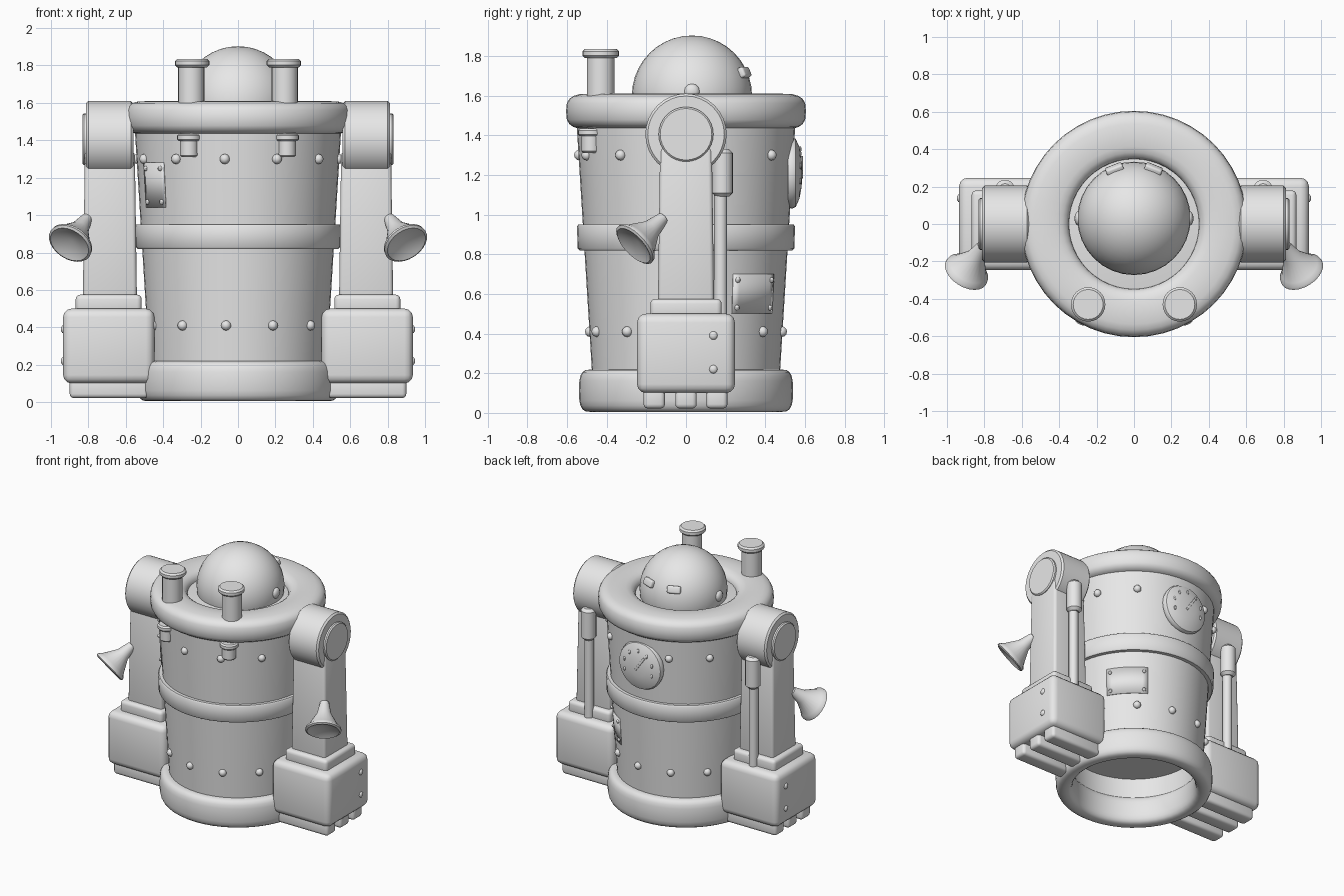
import bpy, bmesh, math
from mathutils import Vector, Matrix

cube = bpy.data.objects.get("Cube")
if cube:
    bpy.data.objects.remove(cube, do_unlink=True)

grey = bpy.data.materials.new("plain_grey")
grey.use_nodes = True
GREY = (0.8, 0.8, 0.8, 1)
grey.diffuse_color = GREY
grey.node_tree.nodes["Principled BSDF"].inputs["Base Color"].default_value = GREY


def finish(name, bm, matrix=None, angle=40):
    bmesh.ops.recalc_face_normals(bm, faces=bm.faces)
    if matrix:
        bm.transform(matrix)
    mesh = bpy.data.meshes.new(name)
    bm.to_mesh(mesh)
    bm.free()
    mesh.materials.append(grey)
    ob = bpy.data.objects.new(name, mesh)
    bpy.context.collection.objects.link(ob)
    bpy.ops.object.select_all(action='DESELECT')
    ob.select_set(True)
    bpy.context.view_layer.objects.active = ob
    bpy.ops.object.shade_smooth_by_angle(angle=math.radians(angle))
    return ob


def place(loc, axis=(0, 0, 1)):
    turn = Vector(axis).to_track_quat('Z', 'Y').to_matrix().to_4x4()
    return Matrix.Translation(loc) @ turn


def lathe(name, profile, loc=(0, 0, 0), axis=(0, 0, 1), n=32, closed=False):
    """Spin (radius, height) points round an axis."""
    bm = bmesh.new()
    vs = [bm.verts.new((r, 0, z)) for r, z in profile]
    pairs = list(zip(vs, vs[1:] + vs[:1])) if closed else list(zip(vs, vs[1:]))
    edges = [bm.edges.new(p) for p in pairs]
    bmesh.ops.spin(bm, geom=vs + edges, axis=(0, 0, 1), cent=(0, 0, 0),
                   angle=2 * math.pi, steps=n, use_duplicate=False)
    bmesh.ops.remove_doubles(bm, verts=bm.verts, dist=0.0005)
    return finish(name, bm, place(loc, axis))


def box(name, lo, hi, bevel=0.03, taper=1.0, matrix=None):
    """Rounded box; taper narrows its top."""
    lo, hi = Vector(lo), Vector(hi)
    size, mid = hi - lo, (lo + hi) / 2
    bm = bmesh.new()
    bmesh.ops.create_cube(bm, size=1)
    for v in bm.verts:
        k = taper if v.co.z > 0 else 1
        v.co = Vector((v.co.x * size.x * k, v.co.y * size.y * k, v.co.z * size.z)) + mid
    bmesh.ops.bevel(bm, geom=bm.edges[:], offset=bevel, segments=3, profile=0.5,
                    affect='EDGES', clamp_overlap=True)
    return finish(name, bm, matrix)


def ball(name, loc, radius, scale=(1, 1, 1), n=12):
    bm = bmesh.new()
    bmesh.ops.create_uvsphere(bm, u_segments=n, v_segments=max(6, n // 2), radius=radius)
    return finish(name, bm, Matrix.Translation(loc) @ Matrix.Diagonal((*scale, 1)))


def hoop(r, z, half_r, half_z, power=0.65, n=20):
    """Squarish rounded cross-section for the thick rings."""
    out = []
    for i in range(n):
        c, s = math.cos(math.tau * i / n), math.sin(math.tau * i / n)
        out.append((r + half_r * math.copysign(abs(c) ** power, c),
                    z + half_z * math.copysign(abs(s) ** power, s)))
    return out


def wall(z):
    return 0.475 + (z - 0.22) * 0.062


def on_wall(deg, z, lift=0.0):
    a = math.radians(deg)
    r = wall(z) + lift
    return Vector((r * math.sin(a), -r * math.cos(a), z))


def drum(r, h0, h1, b=0.01):
    return [(0, h0), (r - b, h0), (r, h0 + b), (r, h1 - b), (r - b, h1), (0, h1)]


# Barrel body with its rings
lathe("barrel", [(0, 0.36), (wall(0.3) - 0.03, 0.36), (wall(0.1) - 0.03, 0.1),
                 (wall(0.1), 0.1), (wall(1.5), 1.5), (0.36, 1.55), (0, 1.55)], n=48)
lathe("base_ring", hoop(0.48, 0.112, 0.06, 0.107), closed=True, n=48)
lathe("top_rim", hoop(0.475, 1.52, 0.13, 0.09), closed=True, n=48)
lathe("middle_band", [(0.5, 0.82), (0.538, 0.82), (0.546, 0.83), (0.55, 0.94),
                      (0.543, 0.95), (0.5, 0.95)], n=48)

# Rows of rivets
for z in (0.41, 1.30):
    for i in range(12):
        ball("wall_rivet", on_wall(22.5 + 30 * i, z), 0.027)


# Curved access plates with corner rivets
def plate(name, a0, a1, z0, z1, n=8):
    bm = bmesh.new()
    rows = [[bm.verts.new(on_wall(a0 + (a1 - a0) * i / n, z, 0.004)) for i in range(n + 1)]
            for z in (z0, z1)]
    for i in range(n):
        bm.faces.new((rows[0][i], rows[0][i + 1], rows[1][i + 1], rows[1][i]))
    ob = finish(name, bm)
    ob.modifiers.new("thickness", 'SOLIDIFY').thickness = 0.006
    for a in (a0 + 3, a1 - 3):
        for z in (z0 + 0.03, z1 - 0.03):
            ball("plate_rivet", on_wall(a, z, 0.004), 0.014, n=8)


plate("front_plate", -68, -47, 1.04, 1.28)
plate("rear_plate", 118, 151, 0.50, 0.70)

# Dome head with ear bumps and rear lenses
head = Vector((0, 0.03, 1.6))
arc = [(0.303 * math.cos(math.radians(a)), 0.303 * math.sin(math.radians(a)))
       for a in range(-18, 91, 9)]
lathe("dome_head", arc, head)
for s in (-1, 1):
    ball("ear_bump", head + Vector((0.295 * s, 0, 0.02)), 0.04, (0.6, 1, 1))
    out = Vector((0.34 * s, 0.86, 0.38)).normalized()
    box("dome_lens", (-0.048, -0.027, -0.02), (0.048, 0.027, 0.02), 0.012,
        matrix=place(head + out * 0.305, out))

# Domed gauge on the back
gauge = Vector((0, 0.515, 1.21))
lathe("gauge", [(0, 0), (0.175, 0), (0.18, 0.02), (0.172, 0.038), (0.13, 0.057),
                (0.07, 0.068), (0, 0.072)], gauge, (0, 1, 0))
for i in range(7):
    a = math.radians(-20 + 220 * i / 6)
    ball("gauge_mark", gauge + Vector((0.12 * math.cos(a), 0.06, 0.12 * math.sin(a))),
         0.013, (0.7, 0.6, 1.2), n=8)
box("gauge_needle", (-0.008, 0.066, -0.03), (0.008, 0.074, 0.10), 0.002,
    matrix=Matrix.Translation(gauge) @ Matrix.Rotation(math.radians(-35), 4, 'Y'))

for s in (-1, 1):
    # Chimney stacks through the rim, with outlets beneath
    lathe("chimney", drum(0.07, 1.43, 1.81), (0.25 * s, -0.43, 0), n=24)
    lathe("chimney_cap", drum(0.092, 1.79, 1.835, 0.012), (0.245 * s, -0.43, 0), n=24)
    lathe("outlet", drum(0.048, 1.31, 1.41), (0.262 * s, -0.48, 0), n=20)
    lathe("outlet_collar", drum(0.064, 1.395, 1.435), (0.262 * s, -0.48, 0), n=20)

    # Shoulder drum and hub disc
    lathe("shoulder", drum(0.205, 0.56, 0.812, 0.012), (0, 0, 1.405), (s, 0, 0))
    lathe("shoulder_hub", drum(0.138, 0.78, 0.832, 0.008), (0, 0, 1.405), (s, 0, 0))

    def side_box(name, x0, x1, y0, y1, z0, z1, bevel, taper=1.0):
        box(name, (min(x0 * s, x1 * s), y0, z0), (max(x0 * s, x1 * s), y1, z1), bevel, taper)

    # Leg, ankle, foot and toes
    side_box("leg", 0.54, 0.83, -0.142, 0.142, 0.52, 1.34, 0.02, 0.92)
    side_box("ankle", 0.515, 0.868, -0.18, 0.18, 0.47, 0.575, 0.025)
    side_box("foot", 0.447, 0.935, -0.247, 0.247, 0.10, 0.50, 0.045)
    for y in (-0.16, 0, 0.155):
        side_box("toe", 0.48, 0.9, y - 0.054, y + 0.054, 0.022, 0.13, 0.022)
    for z in (0.22, 0.39):
        ball("foot_rivet", (0.932 * s, 0.138, z), 0.022, (0.7, 1, 1))

    # Piston behind the leg
    lathe("piston_rod", drum(0.033, 0.48, 1.15), (0.69 * s, 0.175, 0), n=16)
    lathe("piston_sleeve", drum(0.053, 1.09, 1.33, 0.02), (0.69 * s, 0.183, 0), n=20)

    # Flared horn on the leg
    aim = Vector((0.41 * s, -0.66, -0.62)).normalized()
    mouth = Vector((0.895 * s, -0.255, 0.852))
    lathe("horn", [(0, -0.22), (0.03, -0.21), (0.05, -0.12), (0.105, -0.025), (0.123, -0.008),
                   (0.125, 0.006), (0.112, 0.014), (0.09, 0.004), (0, -0.02)],
          mouth, aim, n=24)
